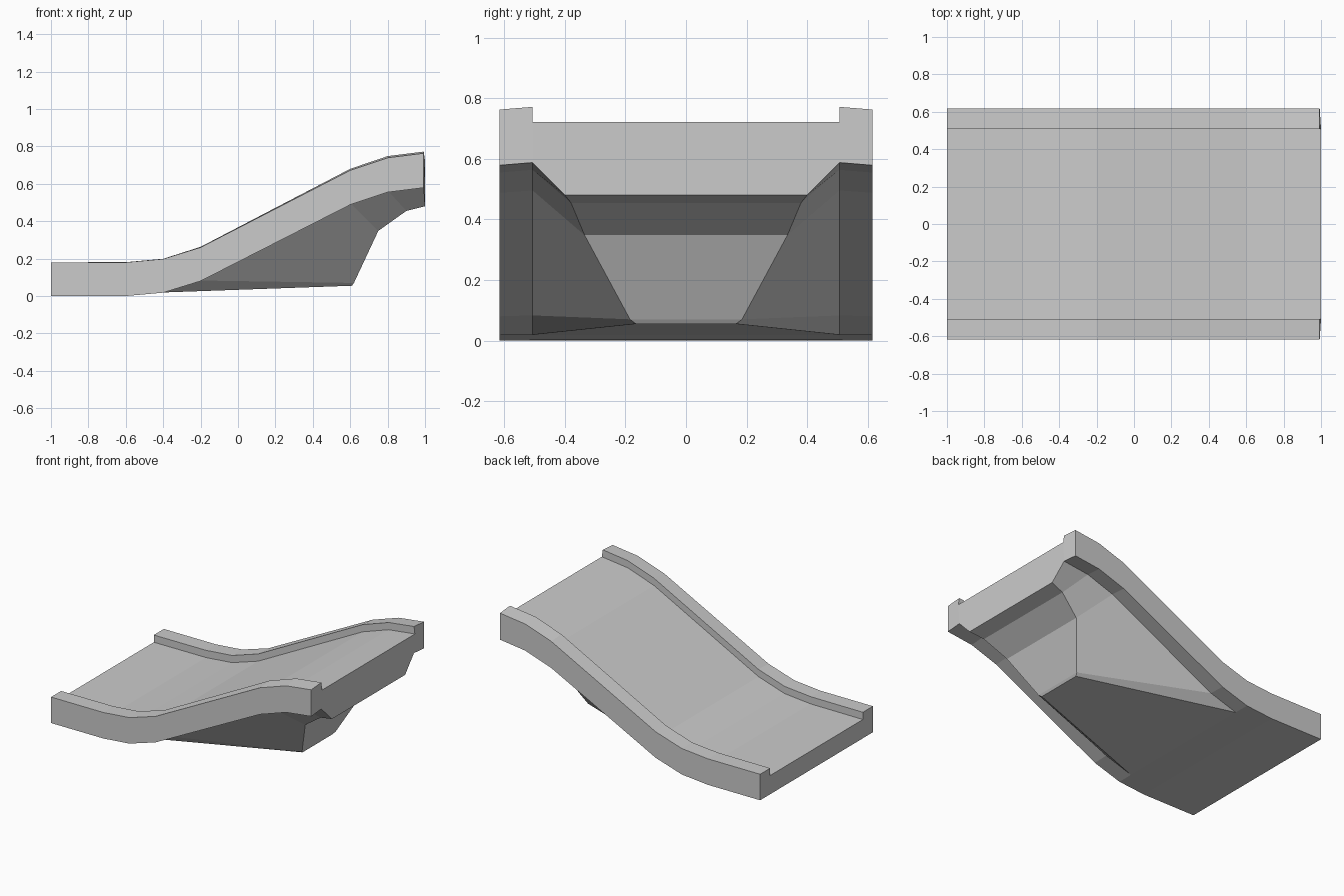
import bpy, bmesh

if "Cube" in bpy.data.objects:
    bpy.data.objects.remove(bpy.data.objects["Cube"])

# Side profile of the ramp: x, underside height, outer/inner rail height difference
STATIONS = [(-1, 0.0, 0.0), (-0.6, 0.0, 0.001), (-0.4, 0.018, 0.001),
            (-0.2, 0.080, 0.003), (0.6, 0.488, 0.008), (0.8, 0.555, 0.009),
            (0.993, 0.579, 0.009)]
OUT, INN = 0.617, 0.507        # rail outer and inner half-widths
RAIL_H, LIP = 0.18, 0.05       # rail depth and height above the deck

# Supporting keel edge: x, half-width, height
KEEL = [(0.61, 0.165, 0.055), (0.62, 0.185, 0.07), (0.75, 0.335, 0.348),
        (0.90, 0.38, 0.455), (1.0, 0.40, 0.48)]

bm = bmesh.new()


def half(side):
    """Vertex rows of one side: rail section at each station, and the keel edge."""
    rows = []
    for x, z, d in STATIONS:
        top = z + RAIL_H + 0.004 * (x > 0.5)
        end = 1.0 if x > 0.9 else x
        pts = [(x, INN, z + d), (x, OUT, z), (x, OUT, top),
               (x, INN, top + d), (end, INN, top + d - LIP)]
        rows.append([bm.verts.new((px, side * y, pz)) for px, y, pz in pts])
    keel = [bm.verts.new((x, side * y, z)) for x, y, z in KEEL]
    return rows, keel


right, left = half(-1), half(1)

for rows, keel in (right, left):
    # Rail underside, outer wall, top and inner wall
    for a, b in zip(rows, rows[1:]):
        for i in range(4):
            bm.faces.new((a[i], b[i], b[i + 1], a[i + 1]))
    # Sloping keel sides
    edge = [r[0] for r in rows[2:]]
    for i in range(4):
        bm.faces.new((edge[i], edge[i + 1], keel[i + 1], keel[i]))

# Deck
R, L = right[0], left[0]
for i in range(len(R) - 1):
    bm.faces.new((R[i][4], R[i + 1][4], L[i + 1][4], L[i][4]))

# Flat underside, then the keel bottom and back
under_r = [r[0] for r in R[:3]] + right[1]
under_l = [r[0] for r in L[:3]] + left[1]
for i in range(len(under_r) - 1):
    bm.faces.new((under_r[i], under_r[i + 1], under_l[i + 1], under_l[i]))

# End walls: rail ends plus the centre panel
for k in (0, -1):
    for rows in (R, L):
        e = rows[k]
        bm.faces.new((e[0], e[1], e[2], e[3], e[4]))
    if k == 0:
        bm.faces.new((R[0][0], R[0][4], L[0][4], L[0][0]))
    else:
        bm.faces.new((right[1][-1], R[k][0], R[k][4], L[k][4], L[k][0], left[1][-1]))

bmesh.ops.recalc_face_normals(bm, faces=bm.faces[:])
mesh = bpy.data.meshes.new("ramp")
bm.to_mesh(mesh)
bm.free()
ramp = bpy.data.objects.new("ramp", mesh)
bpy.context.collection.objects.link(ramp)
